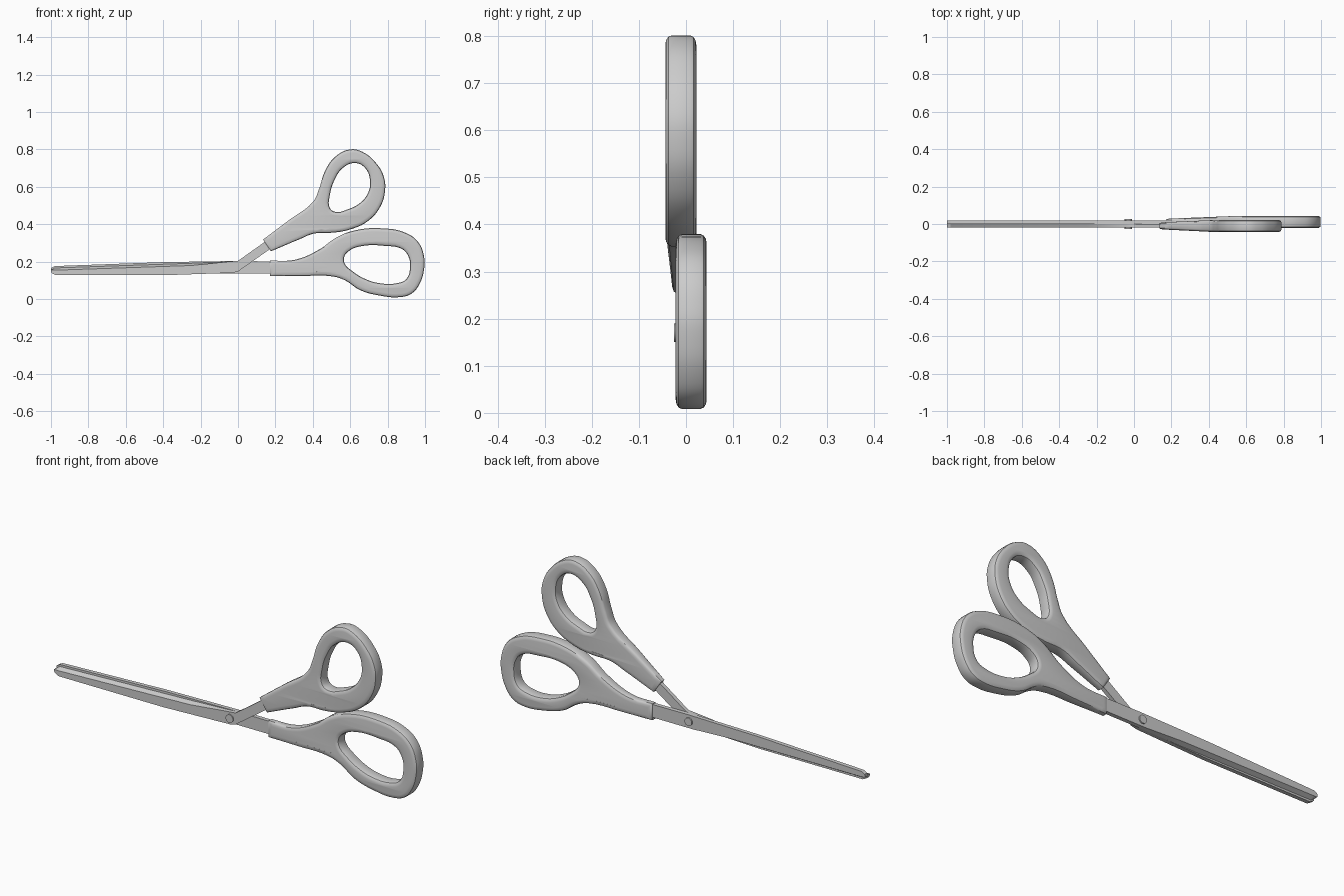
import bpy, bmesh
from mathutils import Matrix

if "Cube" in bpy.data.objects:
    bpy.data.objects.remove(bpy.data.objects["Cube"])


def finish(name, bm, angle=0.6):
    bmesh.ops.remove_doubles(bm, verts=bm.verts, dist=0.0003)
    bmesh.ops.recalc_face_normals(bm, faces=bm.faces)
    me = bpy.data.meshes.new(name)
    bm.to_mesh(me)
    bm.free()
    ob = bpy.data.objects.new(name, me)
    bpy.context.collection.objects.link(ob)
    bpy.ops.object.select_all(action='DESELECT')
    ob.select_set(True)
    bpy.context.view_layer.objects.active = ob
    bpy.ops.object.shade_smooth_by_angle(angle=angle)
    return ob


def add_spline(cu, pts, corners=0):
    # closed smooth loop; the first and last points may be sharp corners
    sp = cu.splines.new('BEZIER')
    sp.bezier_points.add(len(pts) - 1)
    sp.use_cyclic_u = True
    sp.resolution_u = 5
    for i, (x, z) in enumerate(pts):
        bp = sp.bezier_points[i]
        bp.co = (x, z, 0)
        kind = 'VECTOR' if corners and i in (0, len(pts) - 1) else 'AUTO'
        bp.handle_left_type = bp.handle_right_type = kind


def handle(name, outer, hole, side, x0, x1):
    # rounded plate with a finger hole, thinner towards the neck
    cu = bpy.data.curves.new(name + "_outline", 'CURVE')
    cu.dimensions = '2D'
    cu.fill_mode = 'BOTH'
    add_spline(cu, outer, corners=1)
    add_spline(cu, hole)
    cu.extrude, cu.bevel_depth, cu.offset = 0.032, 0.02, -0.02
    cu.bevel_resolution = 2
    tmp = bpy.data.objects.new(name + "_helper", cu)
    bpy.context.collection.objects.link(tmp)
    bpy.context.view_layer.update()
    ev = tmp.evaluated_get(bpy.context.evaluated_depsgraph_get())
    bm = bmesh.new()
    bm.from_mesh(ev.to_mesh())
    ev.to_mesh_clear()
    bpy.data.objects.remove(tmp)
    for v in bm.verts:
        x, z, t = v.co.x, v.co.y, v.co.z / 0.052
        f = min(1, max(0, (x - x0) / (x1 - x0)))
        y_out = 0.028 + 0.016 * f
        y_in = -0.008 - 0.014 * f
        v.co = (x, side * (y_in + (y_out - y_in) * (t + 1) / 2), z)
    finish(name, bm)


def blade(name, pts, side):
    # each point: x, z, and how far the outer face is ground back in z
    bm = bmesh.new()
    inner = [bm.verts.new((x, 0, z)) for x, z, d in pts]
    outer = [bm.verts.new((x, side * 0.02, z + d)) for x, z, d in pts]
    bm.faces.new(inner)
    bm.faces.new(outer)
    n = len(pts)
    for i in range(n):
        j = (i + 1) % n
        bm.faces.new((inner[i], inner[j], outer[j], outer[i]))
    finish(name, bm, 0.3)


# Lower (large) handle, on the rear side
handle("large_handle",
       [(0.17, 0.205), (0.305, 0.21), (0.44, 0.268), (0.52, 0.325), (0.625, 0.367),
        (0.785, 0.377), (0.893, 0.355), (0.963, 0.305), (0.995, 0.225), (0.995, 0.16),
        (0.968, 0.075), (0.925, 0.027), (0.866, 0.01), (0.76, 0.018), (0.652, 0.048),
        (0.572, 0.10), (0.51, 0.12), (0.33, 0.123), (0.17, 0.123)],
       [(0.567, 0.222), (0.594, 0.257), (0.663, 0.283), (0.786, 0.284), (0.877, 0.267),
        (0.91, 0.23), (0.92, 0.17), (0.90, 0.107), (0.856, 0.086), (0.76, 0.084),
        (0.674, 0.11), (0.61, 0.15), (0.572, 0.187)], 1, 0.17, 0.57)

# Upper (small) handle, on the front side
handle("small_handle",
       [(0.134, 0.318), (0.27, 0.42), (0.405, 0.525), (0.433, 0.588), (0.465, 0.684),
        (0.519, 0.76), (0.60, 0.80), (0.663, 0.788), (0.738, 0.727), (0.78, 0.652),
        (0.786, 0.578), (0.76, 0.492), (0.695, 0.417), (0.60, 0.372), (0.51, 0.355),
        (0.406, 0.35), (0.33, 0.32), (0.176, 0.255)],
       [(0.492, 0.485), (0.492, 0.56), (0.519, 0.642), (0.56, 0.70), (0.626, 0.727),
        (0.68, 0.70), (0.706, 0.63), (0.695, 0.567), (0.652, 0.513), (0.588, 0.48),
        (0.52, 0.466)], -1, 0.134, 0.45)

# Front blade: lower edge plus the shank of the upper handle
blade("front_blade",
      [(-0.975, 0.127, 0), (-0.4, 0.127, 0), (-0.03, 0.14, 0), (0, 0.147, 0),
       (0.25, 0.322, 0), (0.22, 0.36, 0), (0, 0.204, 0), (-0.05, 0.2, 0),
       (-0.25, 0.191, -0.012), (-0.98, 0.166, -0.012), (-1, 0.155, 0), (-0.998, 0.14, 0)], -1)

# Rear blade: upper edge plus the shank of the lower handle
blade("rear_blade",
      [(-0.98, 0.176, 0), (-0.4, 0.197, 0), (-0.02, 0.203, 0), (0.3, 0.2, 0),
       (0.3, 0.137, 0), (-0.05, 0.137, 0), (-0.25, 0.134, 0.012), (-0.98, 0.137, 0.012),
       (-1, 0.15, 0), (-0.999, 0.166, 0)], 1)

# Pivot pin
bm = bmesh.new()
bmesh.ops.create_cone(bm, cap_ends=True, segments=24, radius1=0.02, radius2=0.02, depth=0.052,
                      matrix=Matrix.Translation((-0.03, 0, 0.17)) @ Matrix.Rotation(1.570796, 4, 'X'))
finish("pivot_pin", bm)
